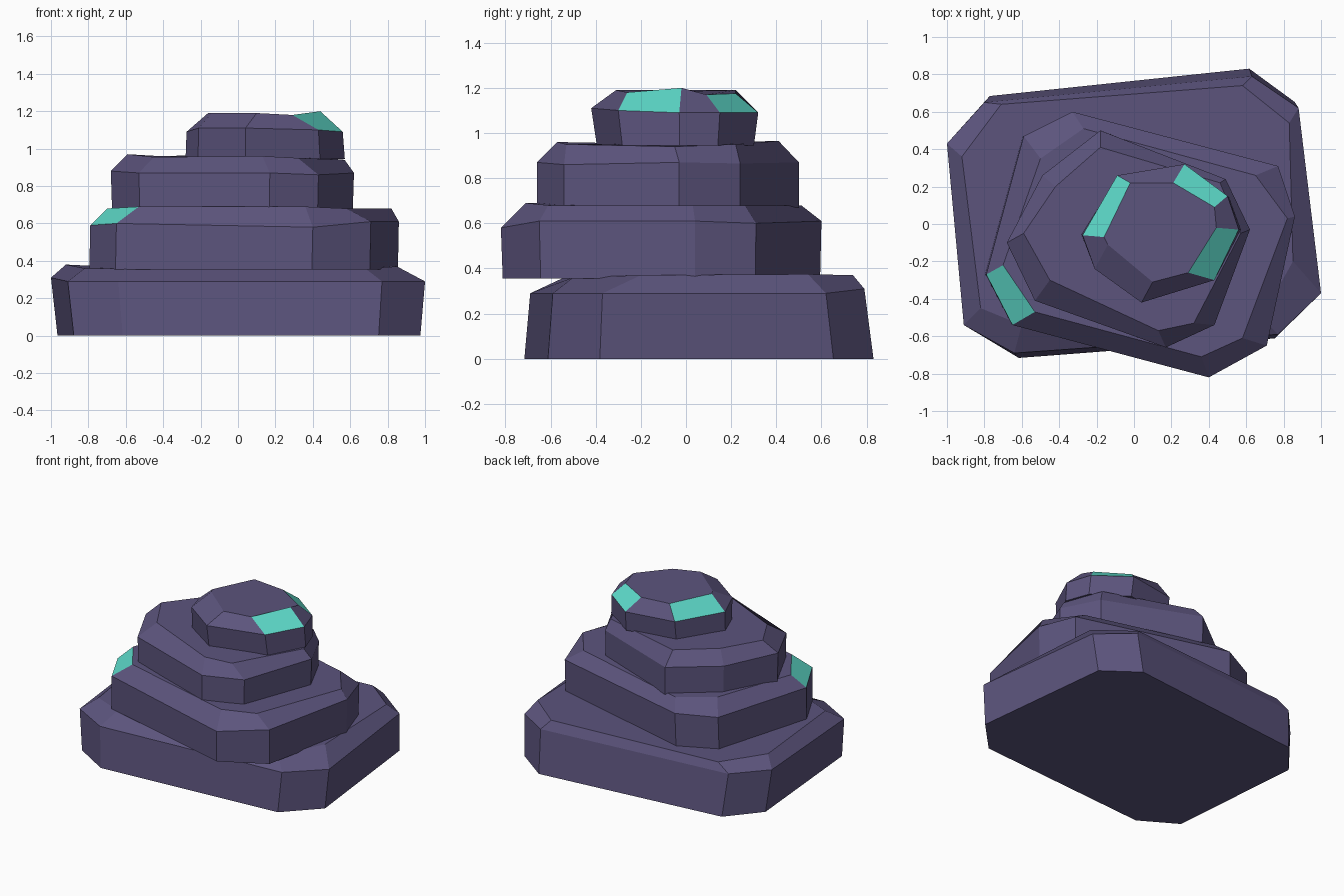
import bpy


def material(name, rgb):
    m = bpy.data.materials.new(name)
    m.diffuse_color = (*rgb, 1)
    return m


STONE = material("purple stone", (0.107, 0.089, 0.205))
CRYSTAL = material("turquoise crystal", (0.112, 0.716, 0.60))


def slab(name, shoulder, top, z, foot, crystals=()):
    """Eight-sided rock slab: foot ring, shoulder ring, chamfer, flat top.
    z = (foot, shoulder heights, top heights); foot = (x scale, y scale, x shift, y shift)."""
    n = len(shoulder)
    sx, sy, dx, dy = foot
    verts = [(x * sx + dx, y * sy + dy, z[0]) for x, y in shoulder]
    verts += [(x, y, h) for (x, y), h in zip(shoulder, z[1])]
    verts += [(x, y, h) for (x, y), h in zip(top, z[2])]
    faces = []
    for ring in (0, n):
        for i in range(n):
            j = (i + 1) % n
            faces.append((ring + i, ring + j, ring + n + j, ring + n + i))
    faces += [tuple(reversed(range(n))), tuple(range(2 * n, 3 * n))]
    me = bpy.data.meshes.new(name)
    me.from_pydata(verts, [], faces)
    me.materials.append(STONE)
    me.materials.append(CRYSTAL)
    # chosen chamfer facets are crystal
    for i in crystals:
        me.polygons[n + i].material_index = 1
    ob = bpy.data.objects.new(name, me)
    bpy.context.collection.objects.link(ob)


# Rings run counter-clockwise, starting at the left corner
slab("base_slab",
     [(-1.0, .43), (-.91, -.54), (-.64, -.69), (.77, -.59),
      (1.0, -.37), (.88, .62), (.63, .79), (-.80, .65)],
     [(-.92, .36), (-.82, -.45), (-.60, -.54), (.68, -.50),
      (.85, -.20), (.83, .54), (.58, .74), (-.71, .64)],
     (0, [.31, .29, .29, .29, .29, .29, .31, .31],
      [.38, .36, .36, .36, .37, .375, .37, .37]),
     (.97, 1.045, .005, .005))

slab("lower_slab",
     [(-.79, -.27), (-.65, -.54), (.40, -.82), (.71, -.65),
      (.86, .04), (.77, .31), (-.33, .60), (-.59, .47)],
     [(-.70, -.22), (-.53, -.47), (.36, -.71), (.58, -.61),
      (.82, .03), (.65, .26), (-.27, .51), (-.50, .35)],
     (.355, [.59, .60, .58, .61, .61, .60, .61, .60],
      [.68, .69, .69, .68, .68, .68, .68, .68]),
     (1, .99, -.005, 0), crystals=[0])

slab("upper_slab",
     [(-.68, -.10), (-.53, -.41), (.17, -.66), (.43, -.54),
      (.62, -.03), (.49, .24), (-.18, .50), (-.49, .26)],
     [(-.59, -.05), (-.45, -.30), (.13, -.57), (.32, -.53),
      (.57, -.05), (.46, .22), (-.18, .41), (-.42, .20)],
     (.67, [.88, .87, .87, .86, .87, .865, .87, .87],
      [.97, .955, .96, .95, .94, .95, .965, .96]),
     (.99, 1, 0, 0))

slab("cap_slab",
     [(-.275, -.06), (-.21, -.24), (.04, -.42), (.43, -.30),
      (.56, -.03), (.50, .15), (.27, .32), (-.09, .26)],
     [(-.16, -.07), (-.14, -.11), (.10, -.31), (.29, -.26),
      (.44, -.02), (.43, .09), (.21, .22), (-.02, .22)],
     (.945, [1.09, 1.11, 1.11, 1.10, 1.09, 1.09, 1.09, 1.09],
      [1.19, 1.19, 1.19, 1.18, 1.20, 1.17, 1.175, 1.19]),
     (1.02, .94, 0, 0), crystals=[3, 5, 7])
